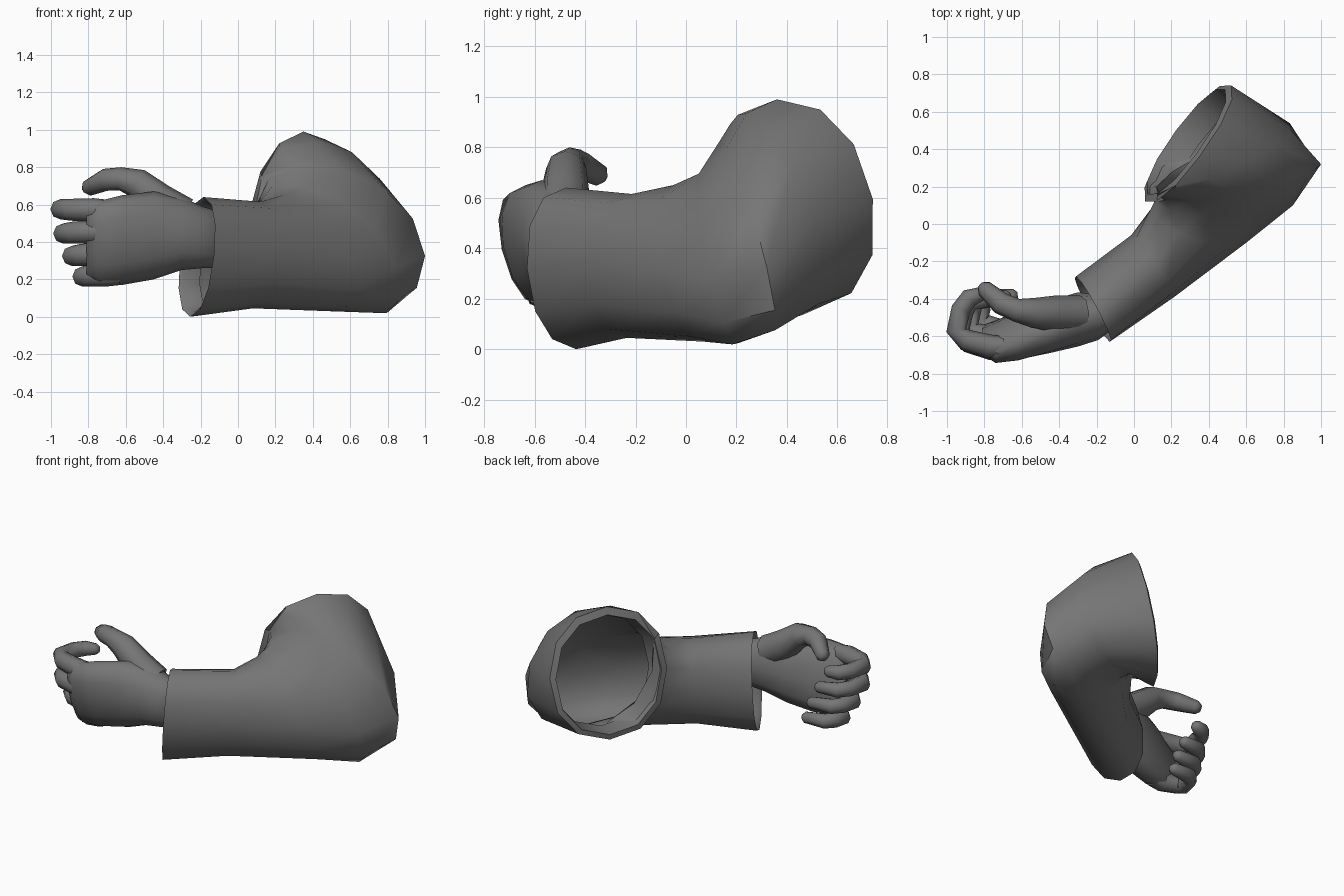
import bpy, bmesh, math
from mathutils import Vector as V

if "Cube" in bpy.data.objects:
    bpy.data.objects.remove(bpy.data.objects["Cube"])

cloth = bpy.data.materials.new("dark_grey")
cloth.diffuse_color = (.18, .18, .18, 1)
cloth.use_nodes = True
cloth.node_tree.nodes["Principled BSDF"].inputs["Base Color"].default_value = cloth.diffuse_color


def ring(c, u, v, n, power=1.0):
    """Closed cross-section around c with half-axes u and v."""
    pts = []
    for i in range(n):
        a = 2 * math.pi * i / n
        co, si = math.cos(a), math.sin(a)
        co = math.copysign(abs(co) ** power, co)
        si = math.copysign(abs(si) ** power, si)
        pts.append(V(c) + V(u) * co + V(v) * si)
    return pts


def loft(name, rings, caps=True, angle=40):
    bm = bmesh.new()
    loops = [[bm.verts.new(p) for p in r] for r in rings]
    n = len(loops[0])
    for a, b in zip(loops, loops[1:]):
        for i in range(n):
            j = (i + 1) % n
            bm.faces.new((a[i], a[j], b[j], b[i]))
    if caps:
        bm.faces.new(loops[0][::-1])
        bm.faces.new(loops[-1])
    bmesh.ops.recalc_face_normals(bm, faces=bm.faces)
    me = bpy.data.meshes.new(name)
    bm.to_mesh(me)
    bm.free()
    me.materials.append(cloth)
    ob = bpy.data.objects.new(name, me)
    bpy.context.collection.objects.link(ob)
    bpy.ops.object.select_all(action='DESELECT')
    ob.select_set(True)
    bpy.context.view_layer.objects.active = ob
    bpy.ops.object.shade_smooth_by_angle(angle=math.radians(angle))
    return ob


def digit(name, path, radii, n=8):
    """Tapered finger along a path, with a rounded tip."""
    pts = [V(p) for p in path]
    rings = []
    for i, p in enumerate(pts):
        t = (pts[min(i + 1, len(pts) - 1)] - pts[max(i - 1, 0)]).normalized()
        side = t.cross(V((0, 0, 1))).normalized()
        up = side.cross(t)
        rings.append(ring(p, side * radii[i], up * radii[i], n))
    tip = pts[-1] + t * radii[-1] * 0.6
    rings.append(ring(tip, side * radii[-1] * 0.5, up * radii[-1] * 0.5, n))
    return loft(name, rings, angle=60)


# Sleeve: cuff, forearm, fanned elbow, upper-arm opening
sections = [
    ((-.22, -.455, .32), (.09, -.175, 0), (.035, -.02, .32)),
    ((.10, -.225, .33), (.115, -.165, 0), (.02, .01, .285)),
    ((.36, .01, .34), (.24, -.11, -.03), (-.12, -.06, .31)),
    ((.49, .13, .36), (.36, -.03, -.09), (-.13, -.08, .335)),
    ((.56, .24, .445), (.44, .08, -.12), (-.02, -.08, .35)),
    ((.48, .35, .535), (.36, .15, -.01), (-.07, -.11, .40)),
    ((.29, .43, .575), (.23, .31, .02), (.06, -.07, .415)),
]
N = 12
rings = [ring(c, u, v, N, .92) for c, u, v in sections]


def lip(section, scale, shift):
    c, u, v = (V(k) for k in section)
    return ring(c + V(shift), u * scale, v * scale, N, .92)


# Folded-in lips at both open ends
rings = [lip(sections[0], .86, (.10, .07, 0)), lip(sections[0], .93, (.015, .01, 0))] + rings
rings += [lip(sections[-1], .90, (-.01, .01, -.005)), lip(sections[-1], .84, (.11, -.06, -.03))]
loft("sleeve", rings, caps=False, angle=50)

# Palm and wrist: x, y, z, half depth, half height, lean
palm = [
    (-.02, -.40, .40, .09, .14, 0),
    (-.19, -.50, .425, .12, .165, 0),
    (-.30, -.51, .445, .145, .195, 0),
    (-.45, -.55, .435, .14, .235, -.02),
    (-.62, -.595, .41, .13, .24, -.04),
    (-.74, -.63, .395, .10, .225, -.05),
    (-.81, -.62, .39, .06, .18, -.05),
]
loft("palm", [ring((x, y, z), (0, hy, 0), (0, lean, hz), 12, .95)
              for x, y, z, hy, hz, lean in palm], angle=60)

# Four curled fingers: name, knuckle, drop in z, length scale, curl depth
for name, k, dz, s, back in (
        ("index_finger", (-.77, -.655, .57), .005, 1.0, .06),
        ("middle_finger", (-.76, -.665, .455), -.01, .97, .13),
        ("ring_finger", (-.74, -.62, .335), -.01, .82, .15),
        ("little_finger", (-.71, -.575, .225), -.01, .68, .14)):
    x, y, z = k
    digit(name, [(x + .08, y, z), (x, y, z),
                 (x - .13 * s, y + .035, z + dz * .5),
                 (x - .18 * s, y + .085 * s, z + dz),
                 (x - .155 * s, y + .20 * s, z + dz),
                 (x - .11 * s, y + .26 * s, z + dz),
                 (x - .11 * s + back, y + .28 * s, z + dz * 1.5)],
          [.055, .064, .058, .054, .052, .05, .038])

# Thumb arching over the fist, with its fleshy base
digit("thumb", [(-.29, -.48, .54), (-.42, -.48, .615), (-.54, -.475, .715),
                (-.63, -.46, .738), (-.71, -.425, .732), (-.80, -.345, .69)],
      [.10, .098, .08, .062, .06, .045])
